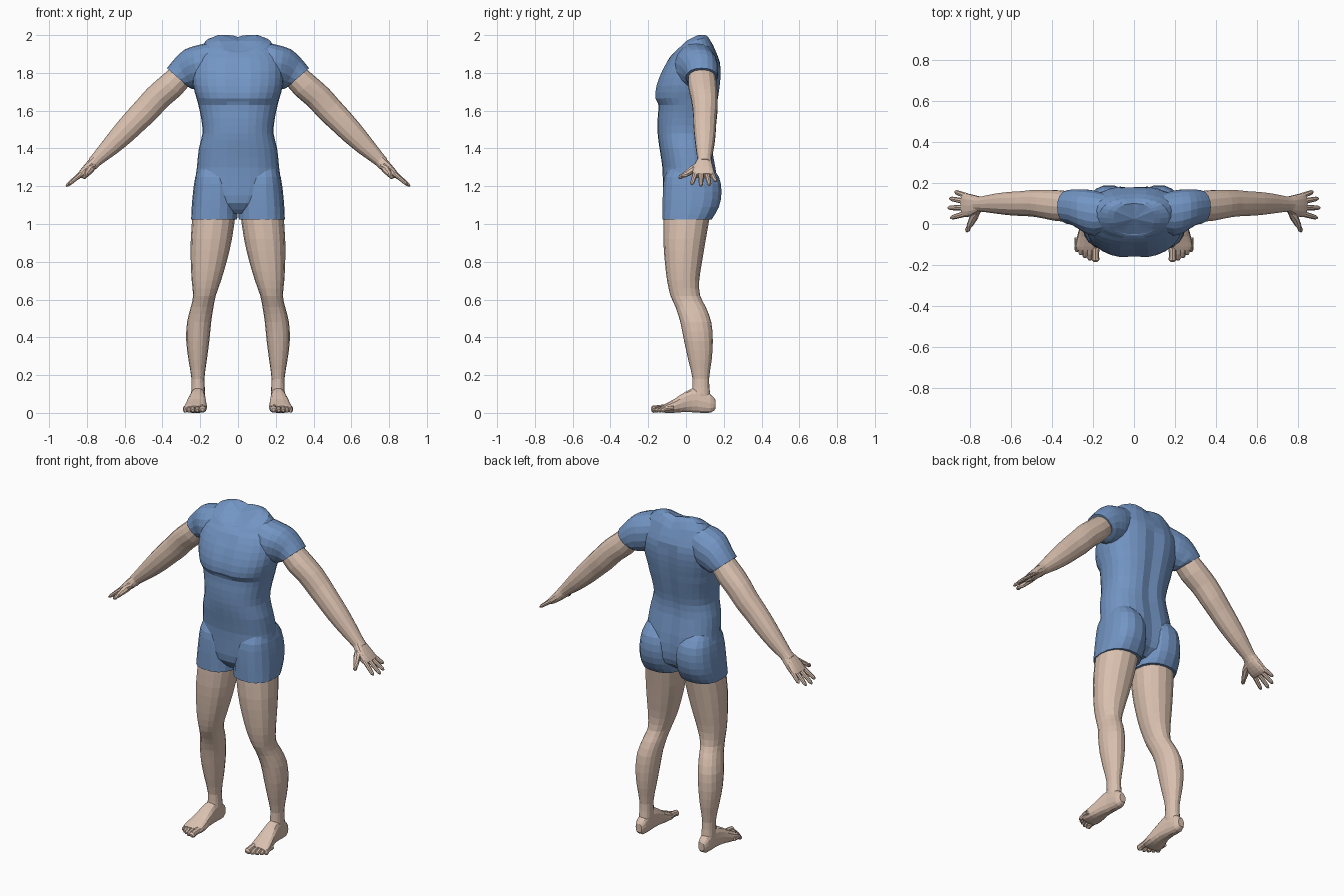
import bpy, bmesh, math
from mathutils import Vector as V


def material(name, rgb):
    m = bpy.data.materials.new(name)
    m.diffuse_color = (*rgb, 1)
    return m


SKIN = material("skin", (0.70, 0.53, 0.43))
CLOTH = material("blue cloth", (0.17, 0.30, 0.55))


def refine(rings, sub):
    """Catmull-Rom steps between rings of (centre, u axis, v axis)."""
    out = []
    for i in range(len(rings) - 1):
        quad = [rings[max(i - 1, 0)], rings[i], rings[i + 1], rings[min(i + 2, len(rings) - 1)]]
        for k in range(sub):
            t = k / sub
            out.append([p1 + 0.5 * t * (p2 - p0 + t * (2 * p0 - 5 * p1 + 4 * p2 - p3
                        + t * (3 * (p1 - p2) + p3 - p0))) for p0, p1, p2, p3 in zip(*quad)])
    return out + [rings[-1]]


def loft(name, mat, rings, n=16, power=2.2, sub=2, mirror=True, shape=None):
    bm = bmesh.new()
    loops = []
    for c, u, v in refine(rings, sub):
        loop = []
        for k in range(n):
            a = 2 * math.pi * k / n
            ca, sa = math.cos(a), math.sin(a)
            p = c + u * math.copysign(abs(ca) ** (2 / power), ca) \
                  + v * math.copysign(abs(sa) ** (2 / power), sa)
            loop.append(bm.verts.new(shape(p) if shape else p))
        loops.append(loop)
    for a, b in zip(loops, loops[1:]):
        for k in range(n):
            bm.faces.new((a[k], a[(k + 1) % n], b[(k + 1) % n], b[k]))
    for loop in (loops[0], loops[-1]):
        mid = bm.verts.new(sum((w.co for w in loop), V()) / n)
        for k in range(n):
            bm.faces.new((loop[k], loop[(k + 1) % n], mid))
    bmesh.ops.recalc_face_normals(bm, faces=bm.faces)
    me = bpy.data.meshes.new(name)
    bm.to_mesh(me)
    bm.free()
    me.materials.append(mat)
    ob = bpy.data.objects.new(name, me)
    bpy.context.collection.objects.link(ob)
    if mirror:
        ob.modifiers.new("mirror", 'MIRROR')
    return ob


def torso_ring(yf, zf, yb, zb, w):
    f, b = V((0, yf, zf)), V((0, yb, zb))
    return (f + b) / 2, V((w, 0, 0)), (b - f) / 2


def leg_ring(z, x0, x1, y0, y1):
    return V(((x0 + x1) / 2, (y0 + y1) / 2, z)), V(((x1 - x0) / 2, 0, 0)), V((0, (y1 - y0) / 2, 0))


def arm_ring(xt, zt, xb, zb, y0, y1):
    t, b = V((xt, 0, zt)), V((xb, 0, zb))
    return (t + b) / 2 + V((0, (y0 + y1) / 2, 0)), (t - b) / 2, V((0, (y1 - y0) / 2, 0))


def foot_ring(y, x0, x1, z0, z1):
    return V(((x0 + x1) / 2, y, (z0 + z1) / 2)), V(((x1 - x0) / 2, 0, 0)), V((0, 0, (z1 - z0) / 2))


def digit(name, pts, radii, flat=1.0, n=8):
    """Finger or toe along a path of points."""
    rings = []
    for i, (p, r) in enumerate(zip(pts, radii)):
        d = (V(pts[min(i + 1, len(pts) - 1)]) - V(pts[max(i - 1, 0)])).normalized()
        side = (V((0, 1, 0)) if abs(d.y) < 0.8 else V((1, 0, 0)))
        side = (side - d * side.dot(d)).normalized()
        rings.append((V(p), side * r, d.cross(side) * r * flat))
    loft(name, SKIN, rings, n=n, power=2, sub=1)


def body_shape(p):
    """Neckline lift, breastbone groove and spine groove."""
    q = p.copy()
    if p.z > 1.9:
        q.z = min(2.0, p.z + 0.03 * min(1, abs(p.x) / 0.09) * min(1, (p.z - 1.9) / 0.04))
    groove = max(0, 1 - abs(p.x) / 0.05)
    if 1.64 < p.z < 1.86 and p.y < 0:
        q.y += 0.008 * groove
    if p.y > 0.1 and p.z < 1.85:
        q.y -= 0.012 * groove
    return q


# shirt body, from crotch to neckline
loft("shirt_body", CLOTH, [torso_ring(*r) for r in (
    (-0.07, 1.055, 0.09, 1.06, 0.05),
    (-0.115, 1.11, 0.15, 1.10, 0.16),
    (-0.122, 1.20, 0.168, 1.18, 0.225),
    (-0.125, 1.30, 0.16, 1.29, 0.218),
    (-0.14, 1.40, 0.14, 1.40, 0.207),
    (-0.15, 1.48, 0.138, 1.48, 0.188),
    (-0.15, 1.56, 0.152, 1.56, 0.195),
    (-0.146, 1.63, 0.166, 1.63, 0.21),
    (-0.166, 1.665, 0.173, 1.67, 0.22),
    (-0.16, 1.73, 0.183, 1.74, 0.238),
    (-0.13, 1.81, 0.186, 1.82, 0.243),
    (-0.088, 1.88, 0.168, 1.89, 0.23),
    (-0.06, 1.908, 0.125, 1.965, 0.17),
    (-0.05, 1.912, 0.10, 1.99, 0.10))],
    n=28, power=2.35, mirror=False, shape=body_shape)

# sleeves with shoulder caps
loft("sleeve", CLOTH, [arm_ring(*r) for r in (
    (0.10, 1.975, 0.12, 1.74, -0.03, 0.14),
    (0.20, 1.95, 0.19, 1.72, -0.06, 0.165),
    (0.28, 1.925, 0.225, 1.715, -0.035, 0.17),
    (0.335, 1.875, 0.243, 1.715, -0.008, 0.17),
    (0.376, 1.825, 0.262, 1.725, 0.0, 0.166))], n=18)

# shorts legs with seat
loft("shorts_leg", CLOTH, [leg_ring(*r) for r in (
    (1.31, 0.05, 0.205, -0.08, 0.13),
    (1.25, 0.02, 0.226, -0.115, 0.176),
    (1.17, 0.006, 0.238, -0.124, 0.19),
    (1.09, 0.004, 0.245, -0.126, 0.176),
    (1.025, 0.004, 0.248, -0.126, 0.138))], n=18, power=2.4)

# bare legs
loft("leg", SKIN, [leg_ring(*r) for r in (
    (1.06, 0.012, 0.24, -0.118, 0.13),
    (0.92, 0.032, 0.25, -0.12, 0.105),
    (0.80, 0.06, 0.25, -0.112, 0.085),
    (0.70, 0.09, 0.245, -0.10, 0.07),
    (0.62, 0.118, 0.238, -0.082, 0.075),
    (0.56, 0.13, 0.25, -0.055, 0.105),
    (0.48, 0.142, 0.27, -0.03, 0.134),
    (0.38, 0.152, 0.274, -0.01, 0.142),
    (0.28, 0.165, 0.262, 0.012, 0.136),
    (0.18, 0.178, 0.246, 0.035, 0.122),
    (0.10, 0.174, 0.248, 0.03, 0.128),
    (0.04, 0.185, 0.24, 0.03, 0.135))], n=16)

# feet
loft("foot", SKIN, [foot_ring(*r) for r in (
    (0.155, 0.192, 0.232, 0.02, 0.07),
    (0.13, 0.18, 0.245, 0.0, 0.10),
    (0.06, 0.175, 0.25, 0.0, 0.135),
    (0.0, 0.17, 0.262, 0.004, 0.115),
    (-0.06, 0.165, 0.278, 0.0, 0.075),
    (-0.11, 0.165, 0.288, 0.0, 0.048),
    (-0.13, 0.172, 0.278, 0.006, 0.036))], n=14, power=2.5)
for i, (x, tip, r) in enumerate(((0.188, -0.185, 0.019), (0.216, -0.178, 0.013), (0.239, -0.166, 0.013),
                                 (0.26, -0.152, 0.012), (0.279, -0.136, 0.012))):
    digit(f"toe_{i + 1}", [(x, tip + 0.07, 0.026), (x, tip + 0.03, 0.023), (x, tip + 0.01, r),
                           (x, tip, r * 0.9)], (r, r * 0.9, r, r * 0.5))

# bare arms
loft("arm", SKIN, [arm_ring(*r) for r in (
    (0.35, 1.83, 0.25, 1.745, 0.012, 0.155),
    (0.415, 1.775, 0.305, 1.68, 0.012, 0.165),
    (0.482, 1.715, 0.37, 1.625, 0.025, 0.168),
    (0.535, 1.655, 0.435, 1.555, 0.035, 0.168),
    (0.585, 1.60, 0.495, 1.50, 0.038, 0.162),
    (0.645, 1.53, 0.56, 1.44, 0.042, 0.158),
    (0.70, 1.46, 0.64, 1.375, 0.05, 0.15),
    (0.765, 1.375, 0.725, 1.315, 0.06, 0.135),
    (0.79, 1.345, 0.75, 1.29, 0.06, 0.135))], n=14)

# hands: palm, fingers, thumb
loft("palm", SKIN, [arm_ring(*r) for r in (
    (0.765, 1.365, 0.73, 1.315, 0.062, 0.132),
    (0.80, 1.328, 0.768, 1.277, 0.04, 0.142),
    (0.832, 1.29, 0.806, 1.25, 0.034, 0.15),
    (0.848, 1.268, 0.828, 1.242, 0.04, 0.146))], n=14, power=2.6)
for name, base, tip in (("index_finger", (0.825, 0.05, 1.268), (0.897, 0.03, 1.208)),
                        ("middle_finger", (0.83, 0.08, 1.268), (0.91, 0.079, 1.2)),
                        ("ring_finger", (0.825, 0.11, 1.268), (0.902, 0.125, 1.205)),
                        ("little_finger", (0.815, 0.135, 1.272), (0.876, 0.158, 1.226))):
    a, b = V(base), V(tip)
    digit(name, [a, a.lerp(b, 0.5), a.lerp(b, 0.88), b], (0.015, 0.013, 0.011, 0.005), 0.85)
digit("thumb", [(0.765, 0.08, 1.315), (0.783, 0.035, 1.288), (0.803, -0.005, 1.262), (0.815, -0.03, 1.248),
                (0.819, -0.038, 1.244)], (0.022, 0.021, 0.015, 0.012, 0.005))
